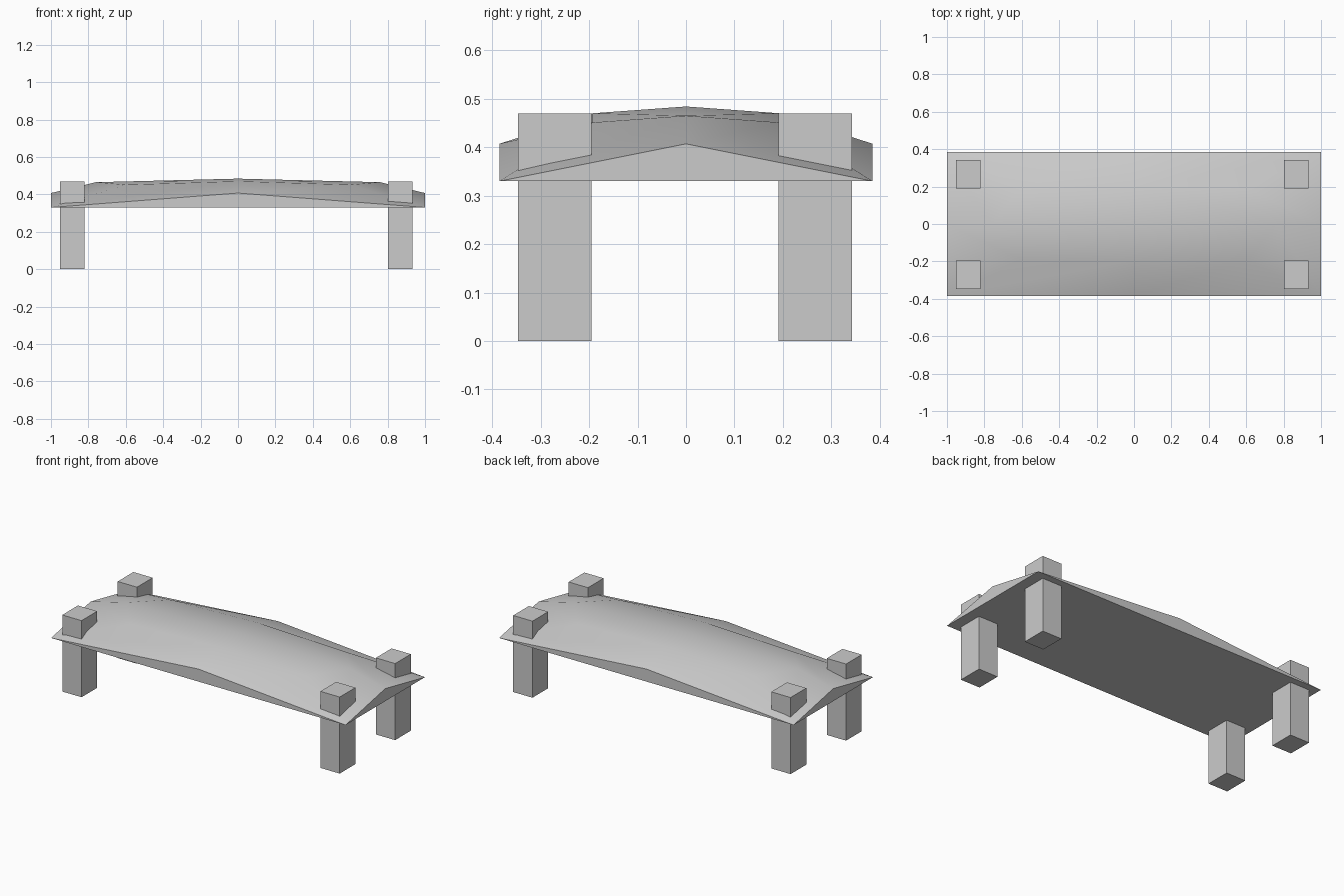
import bpy
import bmesh
import math

cube = bpy.data.objects.get("Cube")
if cube:
    bpy.data.objects.remove(cube, do_unlink=True)

GREY = (0.6, 0.6, 0.6, 1.0)
grey = bpy.data.materials.new("plain grey")
grey.use_nodes = True
grey.diffuse_color = GREY
shader = next(n for n in grey.node_tree.nodes if n.type == "BSDF_PRINCIPLED")
shader.inputs["Base Color"].default_value = GREY


def finish(name, bm):
    bmesh.ops.recalc_face_normals(bm, faces=bm.faces)
    mesh = bpy.data.meshes.new(name)
    bm.to_mesh(mesh)
    bm.free()
    mesh.materials.append(grey)
    obj = bpy.data.objects.new(name, mesh)
    bpy.context.collection.objects.link(obj)
    return obj


def ring(bm, corner, x_mid, y_mid):
    """Eight points, corners alternating with the middles of the sides."""
    (cx, cy, cz), (mx, mz), (my, nz) = corner, x_mid, y_mid
    points = [(cx, cy, cz), (0, my, nz), (-cx, cy, cz), (-mx, 0, mz),
              (-cx, -cy, cz), (0, -my, nz), (cx, -cy, cz), (mx, 0, mz)]
    return [bm.verts.new(p) for p in points]


# Domed top board: outer rim, raised inner ring and crown
bm = bmesh.new()
rim = ring(bm, (1, 0.385, 0.33), (1, 0.407), (0.385, 0.407))
dome = ring(bm, (0.6, 0.193, 0.451), (0.76, 0.465), (0.193, 0.47))
crown = bm.verts.new((0, 0, 0.484))
for i in range(8):
    j = (i + 1) % 8
    bm.faces.new((rim[i], rim[j], dome[j], dome[i]))
for i in range(0, 8, 2):
    # Crown quarter and the upright triangle along one side
    bm.faces.new((dome[i - 1], dome[i], dome[i + 1], crown))
    bm.faces.new((rim[i], rim[i + 1], rim[(i + 2) % 8]))
bm.faces.new(rim[::2])
board = finish("top_board", bm)
bpy.ops.object.select_all(action="DESELECT")
board.select_set(True)
bpy.context.view_layer.objects.active = board
bpy.ops.object.shade_smooth_by_angle(angle=math.radians(40))

# Square posts that run up through the board
for x, side in ((-0.885, "right"), (0.868, "left")):
    for y, end in ((-0.271, "front"), (0.267, "back")):
        bm = bmesh.new()
        bmesh.ops.create_cube(bm, size=1)
        bmesh.ops.scale(bm, vec=(0.131, 0.152, 0.47), verts=bm.verts)
        bmesh.ops.translate(bm, vec=(x, y, 0.235), verts=bm.verts)
        finish(f"{end}_{side}_leg", bm)
